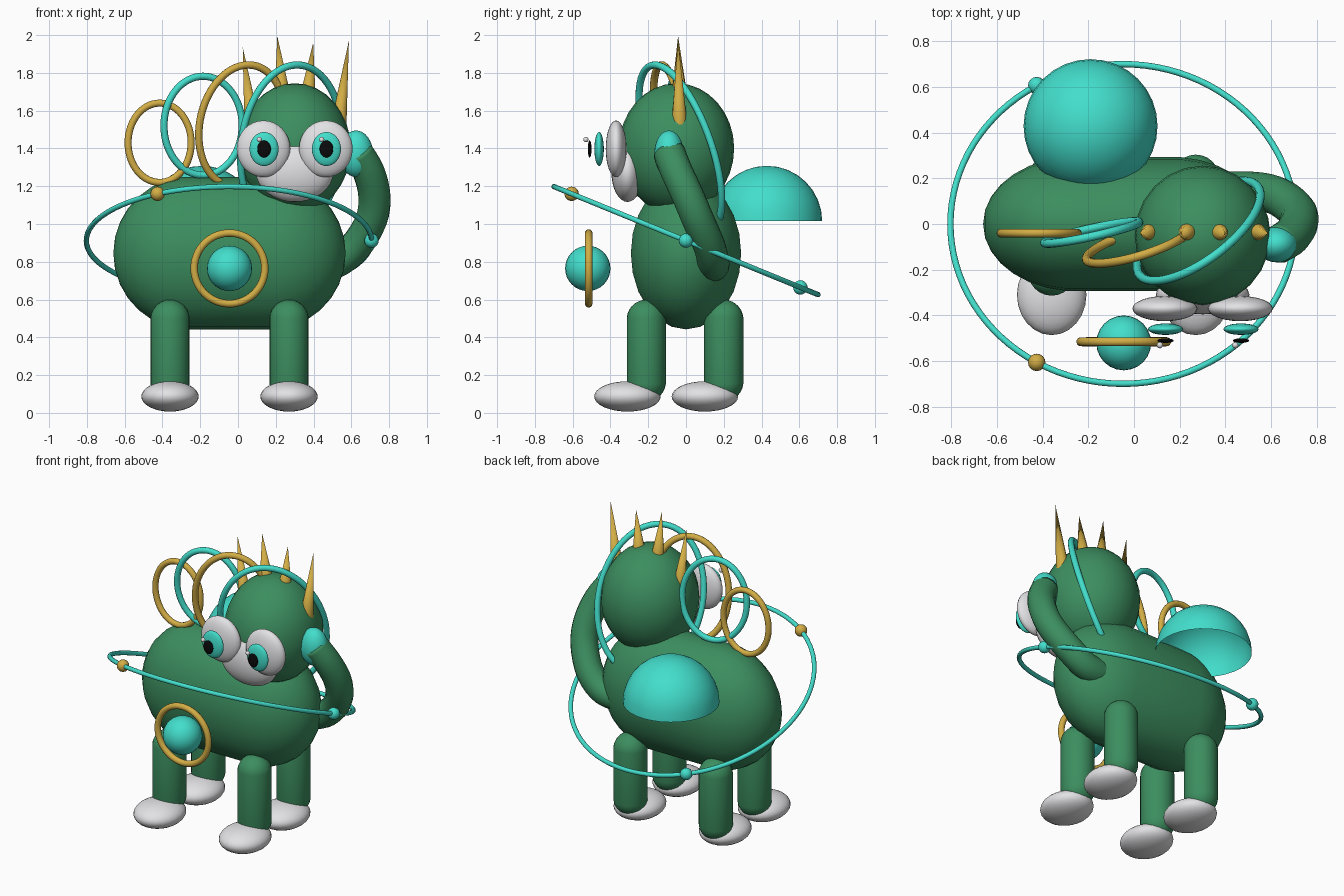
import bpy, bmesh, math
from mathutils import Vector, Matrix

if "Cube" in bpy.data.objects:
    bpy.data.objects.remove(bpy.data.objects["Cube"])


def material(name, rgb):
    m = bpy.data.materials.new(name)
    m.diffuse_color = (*rgb, 1)
    m.use_nodes = True
    m.node_tree.nodes["Principled BSDF"].inputs["Base Color"].default_value = m.diffuse_color
    return m


GREEN = material("sea green", (0.045, 0.27, 0.115))
TEAL = material("turquoise", (0.055, 0.73, 0.60))
GOLD = material("gold", (0.65, 0.42, 0.06))
WHITE = material("off white", (0.76, 0.76, 0.78))
BLACK = material("black", (0.003, 0.003, 0.003))


def finish(bm, name, mat):
    bmesh.ops.recalc_face_normals(bm, faces=bm.faces)
    me = bpy.data.meshes.new(name)
    bm.to_mesh(me)
    bm.free()
    me.shade_smooth()
    me.materials.append(mat)
    ob = bpy.data.objects.new(name, me)
    bpy.context.collection.objects.link(ob)
    return ob


def ellipsoid(name, c, r, mat, half=False, seg=24, rings=16):
    bm = bmesh.new()
    bmesh.ops.create_uvsphere(bm, u_segments=seg, v_segments=rings, radius=1)
    if half:
        low = [v for v in bm.verts if v.co.z < -0.01]
        bmesh.ops.delete(bm, geom=low, context='VERTS')
    bm.transform(Matrix.Translation(c) @ Matrix.Diagonal((*r, 1)))
    return finish(bm, name, mat)


def capsule(name, c, r, half_len, mat, axis='Z', squash=(1, 1, 1)):
    # sphere with an odd ring count, its two halves pulled apart
    bm = bmesh.new()
    bmesh.ops.create_uvsphere(bm, u_segments=24, v_segments=15, radius=r)
    for v in bm.verts:
        v.co.z += math.copysign(half_len, v.co.z)
    rot = Matrix.Rotation(math.pi / 2, 4, 'Y') if axis == 'X' else Matrix()
    bm.transform(Matrix.Translation(c) @ Matrix.Diagonal((*squash, 1)) @ rot)
    return finish(bm, name, mat)


def sweep(name, pts, rad, mat, closed=False, sides=12):
    # round tube along a list of points
    bm = bmesh.new()
    n, loops = len(pts), []
    side = None
    for i, p in enumerate(pts):
        a = pts[(i - 1) % n] if closed or i > 0 else p
        b = pts[(i + 1) % n] if closed or i < n - 1 else p
        t = (b - a).normalized()
        if side is None:
            side = t.orthogonal()
        side = (side - t * side.dot(t)).normalized()
        up = t.cross(side)
        loops.append([bm.verts.new(p + rad * (side * math.cos(k * math.tau / sides)
                      + up * math.sin(k * math.tau / sides))) for k in range(sides)])
    for i in range(n if closed else n - 1):
        l0, l1 = loops[i], loops[(i + 1) % n]
        for k in range(sides):
            j = (k + 1) % sides
            bm.faces.new((l0[k], l0[j], l1[j], l1[k]))
    if not closed:
        bm.faces.new(loops[0])
        bm.faces.new(loops[-1])
    return finish(bm, name, mat)


def ring(name, c, a, b, rad, mat, n=64):
    # elliptical hoop from its centre and two half-axes
    c, a, b = Vector(c), Vector(a), Vector(b)
    pts = [c + a * math.cos(i * math.tau / n) + b * math.sin(i * math.tau / n) for i in range(n)]
    return sweep(name, pts, rad, mat, closed=True)


def spike(name, base, tip, rad, mat):
    base, tip = Vector(base), Vector(tip)
    d = tip - base
    bm = bmesh.new()
    bmesh.ops.create_cone(bm, cap_ends=True, segments=12, radius1=rad, radius2=0, depth=d.length)
    rot = d.to_track_quat('Z', 'Y').to_matrix().to_4x4()
    bm.transform(Matrix.Translation((base + tip) / 2) @ rot)
    ob = finish(bm, name, mat)
    bpy.ops.object.select_all(action='DESELECT')
    ob.select_set(True)
    bpy.context.view_layer.objects.active = ob
    bpy.ops.object.shade_smooth_by_angle(angle=math.radians(40))
    return ob


# Body and head
capsule("body", (-0.045, 0, 0.845), 0.405, 0.21, GREEN, 'X', (1, 0.725, 1))
ellipsoid("head", (0.3, -0.05, 1.4), (0.297, 0.305, 0.345), GREEN)
ellipsoid("muzzle", (0.3, -0.31, 1.275), (0.205, 0.085, 0.158), WHITE)

# Legs and feet
for fx, x in (("left", -0.36), ("right", 0.27)):
    for fy, y in (("front", -0.21), ("back", 0.2)):
        capsule(f"{fy}_{fx}_leg", (x, y, 0.33), 0.104, 0.165, GREEN)
        ellipsoid(f"{fy}_{fx}_foot", (x, y - 0.1, 0.087), (0.152, 0.176, 0.08), WHITE)

# Eyes, built from floating discs
for side, x in (("left", 0.135), ("right", 0.465)):
    ellipsoid(f"{side}_eye", (x, -0.37, 1.398), (0.142, 0.055, 0.15), WHITE)
    ellipsoid(f"{side}_iris", (x + 0.003, -0.46, 1.397), (0.077, 0.025, 0.09), TEAL)
    ellipsoid(f"{side}_pupil", (x + 0.003, -0.51, 1.397), (0.036, 0.01, 0.045), BLACK)
    ellipsoid(f"{side}_glint", (x - 0.022, -0.53, 1.447), (0.014,) * 3, WHITE, seg=12, rings=8)

# Head spikes
for i, (bx, bz, tx, tz) in enumerate(((0.075, 1.53, 0.025, 1.935), (0.235, 1.69, 0.208, 1.995),
                                      (0.37, 1.68, 0.398, 1.96), (0.533, 1.53, 0.587, 1.97))):
    spike(f"spike_{i + 1}", (bx, -0.035, bz), (tx, -0.042, tz), 0.042, GOLD)

# Mane hoops
ring("mane_hoop_1", (-0.415, -0.04, 1.43), (0.167, 0, 0), (0, 0, 0.21), 0.019, GOLD)
ring("mane_hoop_2", (-0.185, -0.037, 1.52), (0.207, 0.045, 0), (0, -0.018, 0.262), 0.019, TEAL)
ring("mane_hoop_3", (0.02, -0.085, 1.52), (0.225, 0.075, 0), (0.035, -0.045, 0.322), 0.02, GOLD)
ring("mane_hoop_4", (0.283, -0.03, 1.4), (0.268, 0.172, 0), (0.03, -0.135, 0.442), 0.019, TEAL)

# Raised arm and hand, path smoothed with cubic blending
key = [Vector(p) for p in ((0.36, 0.14, 0.78), (0.5, 0.145, 0.79), (0.62, 0.125, 0.88), (0.705, 0.065, 1.02),
                           (0.722, 0.01, 1.15), (0.69, -0.05, 1.28), (0.63, -0.09, 1.38))]
path = []
for i in range(len(key) - 1):
    p0, p1, p2, p3 = key[max(i - 1, 0)], key[i], key[i + 1], key[min(i + 2, len(key) - 1)]
    for s in range(4):
        t = s / 4
        path.append(0.5 * (2 * p1 + (p2 - p0) * t + (2 * p0 - 5 * p1 + 4 * p2 - p3) * t ** 2
                           + (3 * p1 - p0 - 3 * p2 + p3) * t ** 3))
path.append(key[-1])
sweep("arm", path, 0.085, GREEN, sides=16)
ellipsoid("hand", (0.625, -0.09, 1.372), (0.09, 0.078, 0.123), TEAL)

# Open half-dome on the back
ellipsoid("back_dome", (-0.19, 0.428, 1.015), (0.293,) * 3, TEAL, half=True, seg=32)

# Floating orb with its hoop
ellipsoid("chest_orb", (-0.045, -0.52, 0.765), (0.12,) * 3, TEAL)
ring("chest_hoop", (-0.045, -0.515, 0.765), (0.187, 0, 0), (0, 0, 0.187), 0.02, GOLD)

# Large tilted orbit with three beads
centre, oa, ob = Vector((-0.048, 0, 0.912)), Vector((0.755, 0, 0)), Vector((0, -0.699, 0.286))
ring("orbit", centre, oa, ob, 0.014, TEAL, n=96)
for i, mat in enumerate((TEAL, GOLD, TEAL)):
    t = i * math.tau / 3
    p = centre + oa * math.cos(t) + ob * math.sin(t)
    ellipsoid(f"orbit_bead_{i + 1}", p, (0.038,) * 3, mat, seg=16, rings=10)
